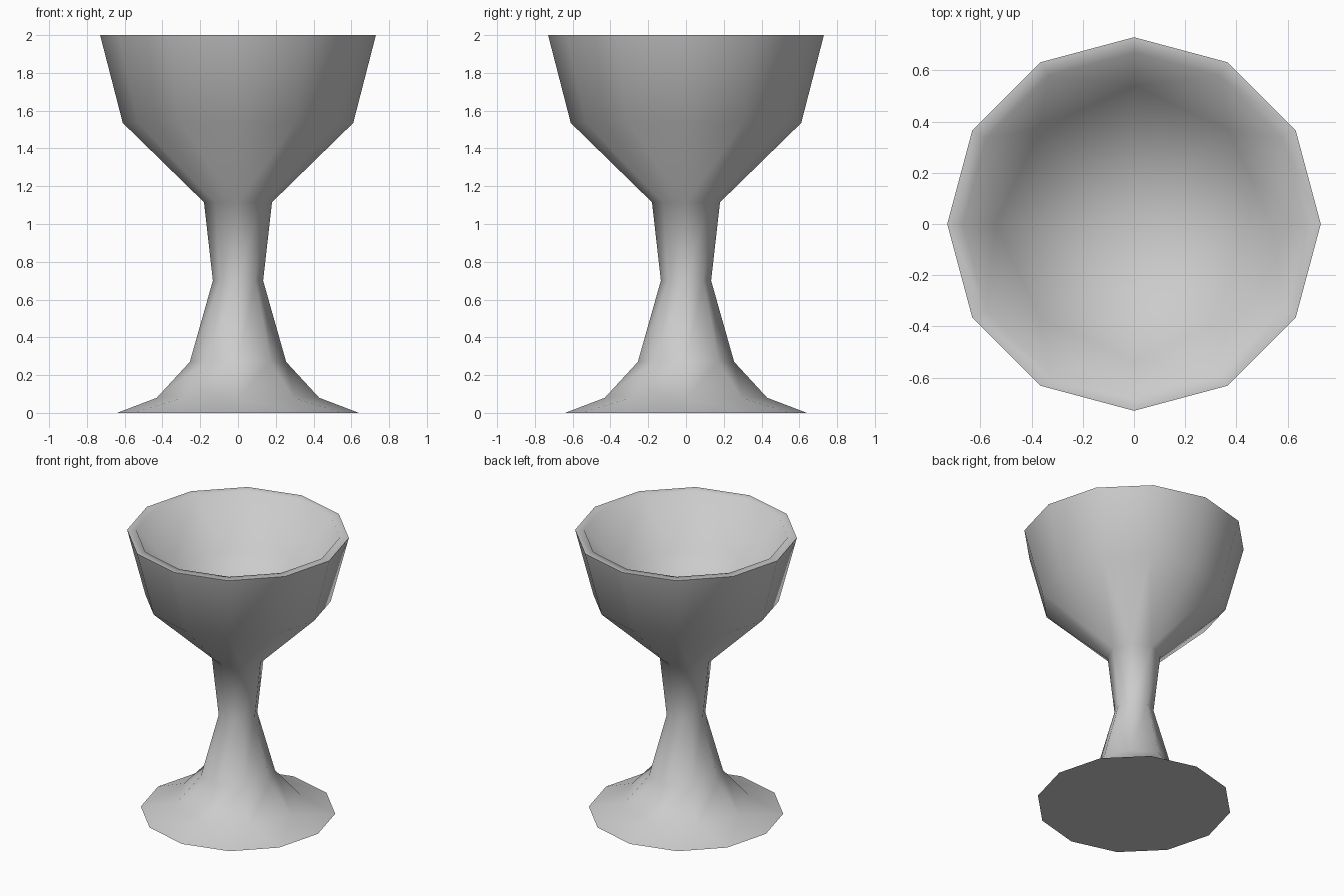
import bpy
import bmesh
from math import cos, sin, pi, radians

old = bpy.data.objects.get("Cube")
if old:
    bpy.data.objects.remove(old, do_unlink=True)

# Plain grey material
grey = bpy.data.materials.new("plain_grey")
grey.use_nodes = True
colour = (0.6, 0.6, 0.6, 1.0)
grey.diffuse_color = colour
grey.node_tree.nodes["Principled BSDF"].inputs["Base Color"].default_value = colour

# Profile (radius, height, sides): foot, stem, outer bowl, rim, inner bowl
profile = [
    (0.64, 0.0, 12), (0.43, 0.08, 8), (0.255, 0.27, 8),
    (0.133, 0.70, 8), (0.18, 1.115, 8),
    (0.61, 1.535, 12), (0.73, 2.0, 12),
    (0.67, 2.0, 12), (0.54, 1.64, 8),
]
BOWL_FLOOR = 1.41


def make_ring(bm, radius, z, sides):
    """Ring of vertices; the diagonals of an eight-sided ring sit slightly in."""
    ring = []
    for k in range(sides):
        r = radius * cos(pi / 12) if sides == 8 and k % 2 else radius
        angle = 2 * pi * k / sides
        ring.append(bm.verts.new((r * cos(angle), r * sin(angle), z)))
    return ring


def bridge(bm, low, high):
    """Join two rings that may have different numbers of sides."""
    n, m = len(low), len(high)
    i = j = 0
    while i < n or j < m:
        a, b = low[i % n], high[j % m]
        a_next, b_next = low[(i + 1) % n], high[(j + 1) % m]
        step = (2 * i + 1) * m - (2 * j + 1) * n
        if step == 0:
            bm.faces.new((a, a_next, b_next, b))
            i, j = i + 1, j + 1
        elif step < 0:
            bm.faces.new((a, a_next, b))
            i += 1
        else:
            bm.faces.new((a, b_next, b))
            j += 1


def lathe(name, points, floor, material):
    """Turn a profile around z, cap the foot and close the bowl to a point."""
    bm = bmesh.new()
    rings = [make_ring(bm, *point) for point in points]
    for low, high in zip(rings, rings[1:]):
        bridge(bm, low, high)
    bm.faces.new(rings[0][::-1])
    centre = bm.verts.new((0, 0, floor))
    last = rings[-1]
    for a, b in zip(last, last[1:] + last[:1]):
        bm.faces.new((a, b, centre))
    bmesh.ops.recalc_face_normals(bm, faces=bm.faces)
    mesh = bpy.data.meshes.new(name)
    bm.to_mesh(mesh)
    bm.free()
    mesh.materials.append(material)
    obj = bpy.data.objects.new(name, mesh)
    bpy.context.collection.objects.link(obj)
    return obj


goblet = lathe("goblet", profile, BOWL_FLOOR, grey)

# Smooth everywhere except the outer lip and the edge of the foot
bpy.ops.object.select_all(action="DESELECT")
goblet.select_set(True)
bpy.context.view_layer.objects.active = goblet
bpy.ops.object.shade_smooth_by_angle(angle=radians(85))
